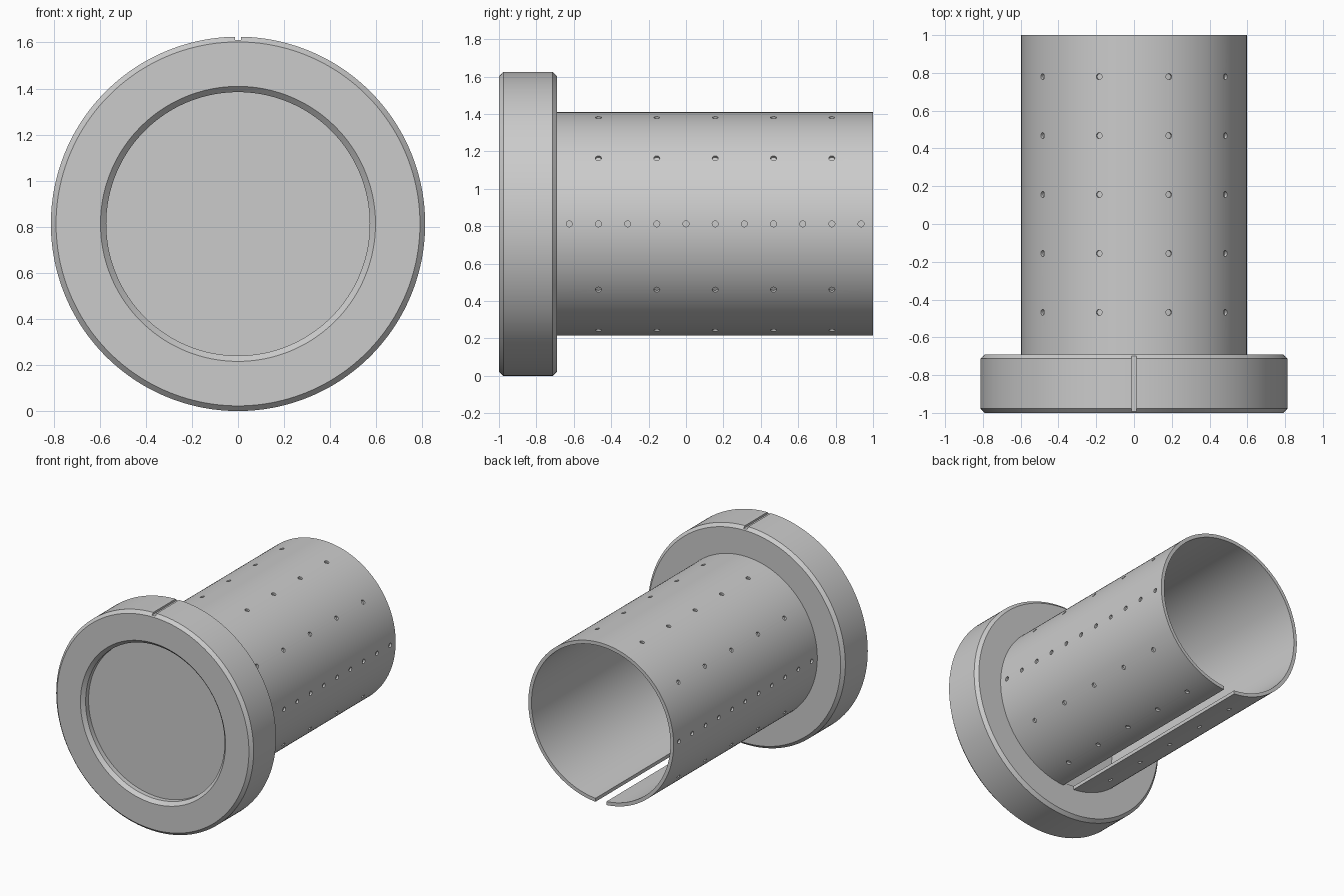
import bpy, bmesh
from math import cos, sin, pi, radians
from mathutils import Matrix, Vector

if "Cube" in bpy.data.objects:
    bpy.data.objects.remove(bpy.data.objects["Cube"], do_unlink=True)

CENTRE = 0.8125      # axis height, also the flange radius
OUTER, INNER = 0.598, 0.572
SHOULDER = -0.69     # where sleeve meets flange

grey = bpy.data.materials.new("plain grey")
grey.use_nodes = True
grey.diffuse_color = (0.6, 0.6, 0.6, 1)
grey.node_tree.nodes["Principled BSDF"].inputs["Base Color"].default_value = (0.6, 0.6, 0.6, 1)


def make_object(name, bm):
    mesh = bpy.data.meshes.new(name)
    bm.to_mesh(mesh)
    bm.free()
    mesh.materials.append(grey)
    obj = bpy.data.objects.new(name, mesh)
    bpy.context.collection.objects.link(obj)
    return obj


def lathe(name, profile, closed, steps=180):
    """Turn a (radius, y) profile around the lengthwise axis."""
    bm = bmesh.new()
    verts = [bm.verts.new((r, y, CENTRE)) for r, y in profile]
    edges = [bm.edges.new(pair) for pair in zip(verts, verts[1:])]
    if closed:
        edges.append(bm.edges.new((verts[-1], verts[0])))
    bmesh.ops.spin(bm, geom=verts + edges, cent=(0, 0, CENTRE), axis=(0, 1, 0),
                   angle=2 * pi, steps=steps)
    bmesh.ops.remove_doubles(bm, verts=bm.verts, dist=1e-5)
    bmesh.ops.recalc_face_normals(bm, faces=bm.faces)
    return make_object(name, bm)


def box(bm, centre, size):
    bmesh.ops.create_cube(bm, size=1, matrix=Matrix.Translation(centre) @ Matrix.Diagonal((*size, 1)))


def carve(obj, bm):
    """Subtract a temporary cutter and keep the resulting mesh."""
    cutter = make_object("cutter", bm)
    cutter.hide_render = True
    mod = obj.modifiers.new("carve", 'BOOLEAN')
    mod.operation = 'DIFFERENCE'
    mod.solver = 'EXACT'
    mod.object = cutter
    graph = bpy.context.evaluated_depsgraph_get()
    result = bpy.data.meshes.new_from_object(obj.evaluated_get(graph))
    obj.modifiers.clear()
    obj.data = result
    bpy.data.objects.remove(cutter, do_unlink=True)


# Flange: chamfered ring with a recessed front plate
flange = lathe("flange", [
    (0, -0.94), (INNER, -0.94), (INNER, -0.975), (0.597, -1), (0.79, -1),
    (CENTRE, -0.977), (CENTRE, SHOULDER - 0.023), (0.79, SHOULDER),
    (INNER, SHOULDER), (INNER, -0.91), (0, -0.91)], closed=False)

# Index notch along the top of the flange
bm = bmesh.new()
box(bm, (0, -0.85, 2 * CENTRE + 0.03), (0.028, 0.5, 0.09))
carve(flange, bm)

# Sleeve: thin tube behind the flange
sleeve = lathe("sleeve", [(OUTER, SHOULDER), (OUTER, 1), (INNER, 1), (INNER, SHOULDER)], closed=True)

# Slot along the underside of the sleeve
bm = bmesh.new()
box(bm, (0, 0.2, CENTRE - OUTER), (0.09, 2, 0.2))
carve(sleeve, bm)

# Shallow drilled dimples in ten rows; the two side rows are twice as dense
bm = bmesh.new()
pitch = 0.156
for row in range(10):
    angle = radians(36 * row)
    out = Vector((cos(angle), 0, sin(angle)))
    turn = out.to_track_quat('Z', 'Y').to_matrix().to_4x4()
    spots = range(-4, 7) if row % 5 == 0 else range(-3, 6, 2)
    for k in spots:
        place = out * OUTER + Vector((0, k * pitch, CENTRE))
        bmesh.ops.create_cone(bm, cap_ends=True, segments=16, radius1=0.016, radius2=0.016,
                              depth=0.03, matrix=Matrix.Translation(place) @ turn)
carve(sleeve, bm)

# Smooth round walls, crisp edges
for obj in bpy.context.view_layer.objects:
    obj.select_set(obj in (flange, sleeve))
bpy.context.view_layer.objects.active = sleeve
bpy.ops.object.shade_smooth_by_angle(angle=radians(30))
